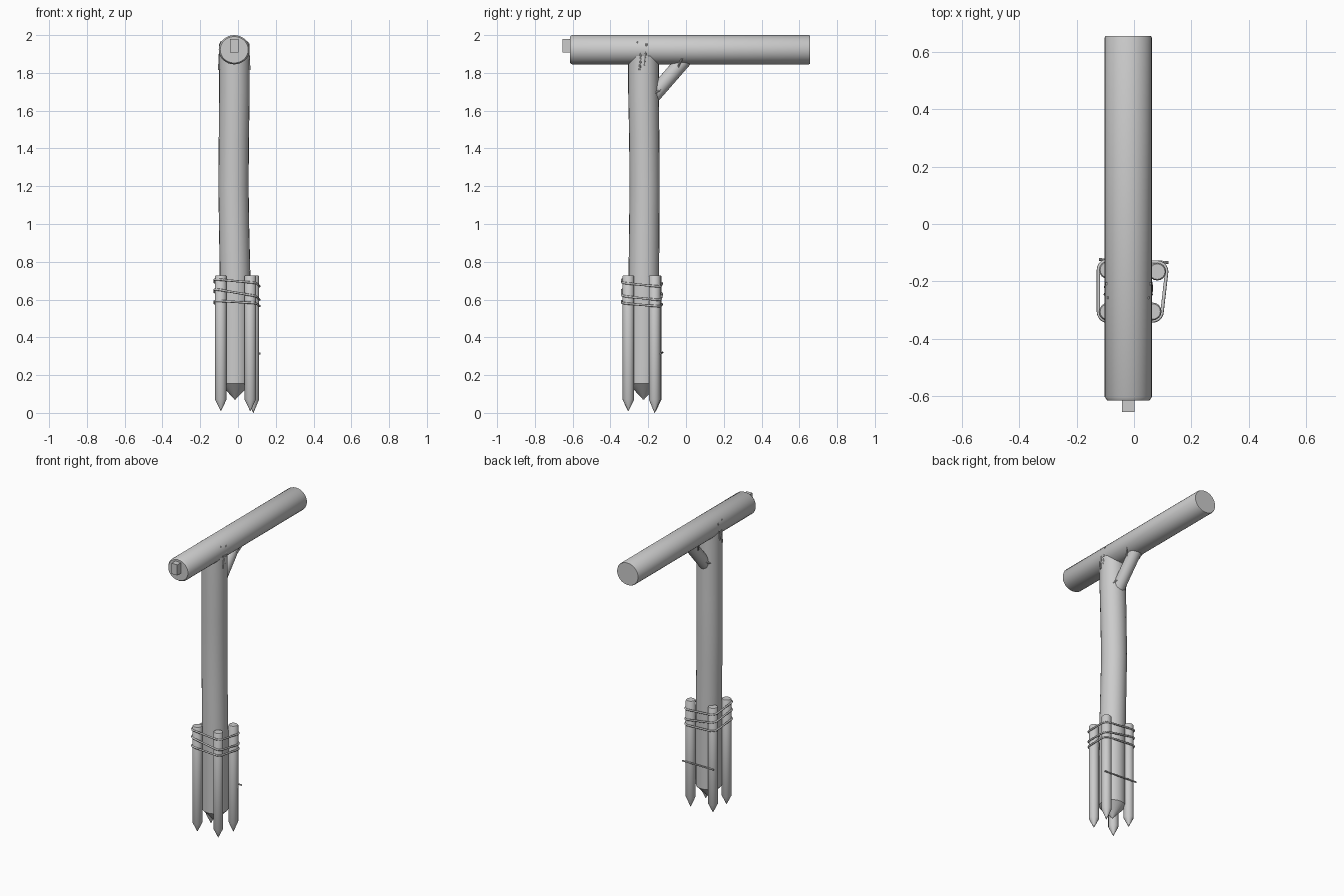
import bpy, bmesh, math
from mathutils import Vector

if "Cube" in bpy.data.objects:
    bpy.data.objects.remove(bpy.data.objects["Cube"])


def finish(bm, name):
    bmesh.ops.recalc_face_normals(bm, faces=bm.faces)
    me = bpy.data.meshes.new(name)
    bm.to_mesh(me)
    bm.free()
    ob = bpy.data.objects.new(name, me)
    bpy.context.collection.objects.link(ob)
    bpy.ops.object.select_all(action='DESELECT')
    ob.select_set(True)
    bpy.context.view_layer.objects.active = ob
    bpy.ops.object.shade_smooth_by_angle(angle=math.radians(35))
    return ob


def log(name, stations, sides=24, squash=1.0):
    """Round timber through (centre, radius) stations, ends capped."""
    pts = [(Vector(c), r) for c, r in stations]
    d = (pts[-1][0] - pts[0][0]).normalized()
    u = Vector((1, 0, 0)) if abs(d.x) < 0.9 else Vector((0, 1, 0))
    v = d.cross(u).normalized()
    u = v.cross(d).normalized()
    bm = bmesh.new()
    rings = []
    for c, r in pts:
        ring = []
        for i in range(sides):
            a = 2 * math.pi * i / sides
            ring.append(bm.verts.new(c + u * r * math.cos(a) + v * r * squash * math.sin(a)))
        rings.append(ring)
    for a, b in zip(rings, rings[1:]):
        for i in range(sides):
            j = (i + 1) % sides
            bm.faces.new((a[i], a[j], b[j], b[i]))
    bm.faces.new(rings[0])
    bm.faces.new(rings[-1])
    return finish(bm, name)


def nail(name, a, b, r=0.005):
    return log(name, [(a, r), (b, r)], 8)


CX = -0.02

# horizontal beam with chamfered ends
bz = 1.9225
log("beam", [((CX, -0.615, bz), 0.074), ((CX, -0.603, bz), 0.082),
             ((CX, 0.65, bz), 0.082), ((CX, 0.656, bz), 0.079)], 32, 0.945)

# square tenon on the front end of the beam
bm = bmesh.new()
bmesh.ops.create_cube(bm, size=1)
for p in bm.verts:
    p.co = Vector((p.co.x * 0.043 - 0.02, p.co.y * 0.06 - 0.625, p.co.z * 0.072 + 1.943))
finish(bm, "beam_tenon")

# slightly bent post with a sharpened foot
log("post", [((-0.016, -0.225, 0.07), 0.002), ((-0.014, -0.225, 0.155), 0.081),
             ((-0.014, -0.224, 0.5), 0.081), ((-0.016, -0.223, 0.75), 0.081),
             ((-0.021, -0.221, 1.0), 0.08), ((-0.024, -0.219, 1.2), 0.08),
             ((-0.022, -0.221, 1.45), 0.08), ((-0.019, -0.225, 1.7), 0.081),
             ((-0.019, -0.225, 1.89), 0.081)], 24)

# diagonal brace
log("brace", [((CX, -0.195, 1.655), 0.04), ((CX, 0.005, 1.885), 0.04)], 20)

# four pointed stakes round the foot, counter-clockwise
R = 0.031
stakes = [(-0.091, -0.306), (0.065, -0.305), (0.081, -0.166), (-0.091, -0.160)]
for n, (x, y) in enumerate(stakes):
    tip = 0.0 if n == 2 else 0.01
    log(f"stake_{n + 1}", [((x, y, tip), 0.001), ((x, y, 0.072), R),
                           ((x, y, 0.722), R), ((x, y, 0.728), R - 0.004)], 16)

# three rope turns lashed round the stakes
for n, (z0, sx, sy) in enumerate([(0.687, 0.09, 0.09), (0.625, 0.17, 0.09), (0.578, 0.06, 0.08)]):
    cu = bpy.data.curves.new(f"rope_{n + 1}", 'CURVE')
    cu.dimensions = '3D'
    cu.bevel_depth = 0.006
    cu.bevel_resolution = 2
    pts = []
    for k, (x, y) in enumerate(stakes):
        for s in range(6):
            a = math.radians(180 + 90 * k + 18 * s)
            px, py = x + (R + 0.002) * math.cos(a), y + (R + 0.002) * math.sin(a)
            pts.append((px, py, z0 - sx * px - sy * (py + 0.23), 1))
    sp = cu.splines.new('POLY')
    sp.points.add(len(pts) - 1)
    for p, co in zip(sp.points, pts):
        p.co = co
    sp.use_cyclic_u = True
    bpy.context.collection.objects.link(bpy.data.objects.new(f"rope_{n + 1}", cu))

# thin rod across the back of the stakes
nail("back_rod", (-0.122, -0.124, 0.32), (0.12, -0.134, 0.314), 0.005)

# nails on both sides of the joints
for tag, s in (("right", 1), ("left", -1)):
    nail(f"post_nail_front_{tag}", (CX + s * 0.081, -0.246, 1.815), (CX + s * 0.078, -0.238, 1.88))
    nail(f"post_nail_tip_{tag}", (CX + s * 0.079, -0.238, 1.88), (CX + s * 0.07, -0.258, 1.965), 0.004)
    nail(f"post_nail_back_{tag}", (CX + s * 0.079, -0.222, 1.84), (CX + s * 0.075, -0.208, 1.955))
    nail(f"brace_nail_top_{tag}", (CX + s * 0.042, -0.042, 1.832), (CX + s * 0.068, -0.014, 1.89))
    nail(f"brace_nail_foot_{tag}", (CX + s * 0.058, -0.188, 1.682), (CX + s * 0.03, -0.125, 1.715))
